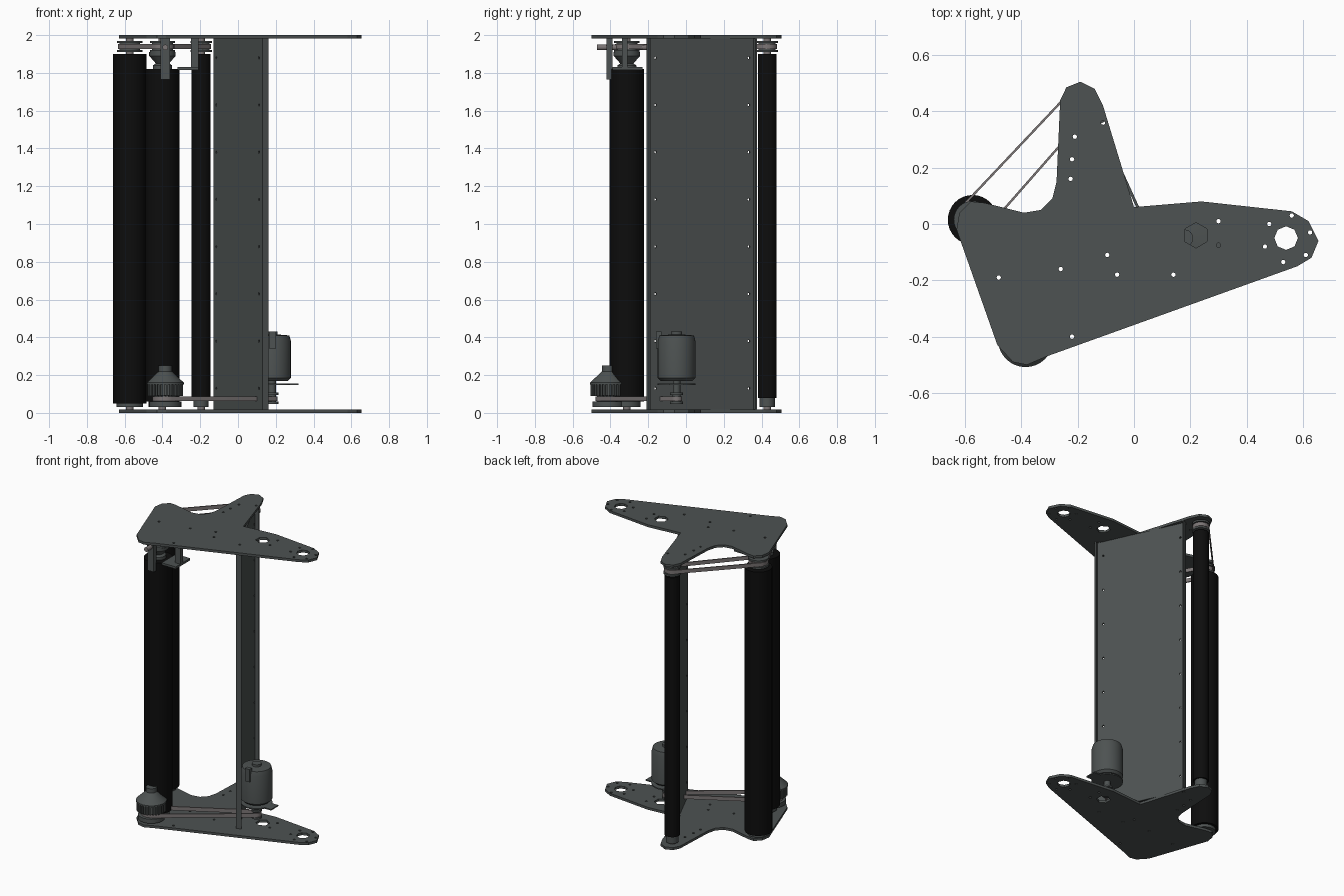
import bpy, bmesh, math
from mathutils import Vector, Matrix

cube = bpy.data.objects.get("Cube")
if cube:
    bpy.data.objects.remove(cube, do_unlink=True)


def material(name, rgb):
    m = bpy.data.materials.new(name)
    m.use_nodes = True
    m.diffuse_color = (*rgb, 1)
    m.node_tree.nodes["Principled BSDF"].inputs["Base Color"].default_value = (*rgb, 1)
    return m


GREY = material("dark_grey", (0.075, 0.085, 0.084))
BLACK = material("roller_black", (0.004, 0.004, 0.004))
BELT = material("belt_grey", (0.2, 0.18, 0.18))


def finish(name, bm, mat, smooth=False):
    bmesh.ops.recalc_face_normals(bm, faces=bm.faces)
    me = bpy.data.meshes.new(name)
    bm.to_mesh(me)
    bm.free()
    ob = bpy.data.objects.new(name, me)
    bpy.context.collection.objects.link(ob)
    me.materials.append(mat)
    if smooth:
        bpy.ops.object.select_all(action='DESELECT')
        ob.select_set(True)
        bpy.context.view_layer.objects.active = ob
        bpy.ops.object.shade_smooth_by_angle(angle=math.radians(35))
    return ob


def prism(name, outline, z0, z1, mat):
    bm = bmesh.new()
    face = bm.faces.new([bm.verts.new((x, y, z0)) for x, y in outline])
    ext = bmesh.ops.extrude_face_region(bm, geom=[face])
    bmesh.ops.translate(bm, vec=(0, 0, z1 - z0),
                        verts=[v for v in ext["geom"] if isinstance(v, bmesh.types.BMVert)])
    return finish(name, bm, mat)


def box(name, lo, hi, mat):
    return prism(name, [(lo[0], lo[1]), (hi[0], lo[1]), (hi[0], hi[1]), (lo[0], hi[1])],
                 lo[2], hi[2], mat)


def turned(name, center, profile, mat, sides=32, rot=None):
    """Closed solid turned about z from (radius, height) pairs."""
    bm = bmesh.new()
    rings = [[bm.verts.new((r * math.cos(math.tau * i / sides), r * math.sin(math.tau * i / sides), z))
              for i in range(sides)] for r, z in profile]
    for a, b in zip(rings, rings[1:]):
        for i in range(sides):
            j = (i + 1) % sides
            bm.faces.new((a[i], a[j], b[j], b[i]))
    bm.faces.new(rings[0])
    bm.faces.new(rings[-1])
    if rot:
        bm.transform(rot)
    bmesh.ops.translate(bm, verts=bm.verts, vec=(*center, 0) if len(center) == 2 else center)
    return finish(name, bm, mat, True)


def cut(target, name, cylinders, depth, matrix_of):
    """Subtract (point, radius, sides) cylinders from the target."""
    bm = bmesh.new()
    for p, r, n in cylinders:
        bmesh.ops.create_cone(bm, cap_ends=True, segments=n, radius1=r, radius2=r,
                              depth=depth, matrix=matrix_of(p))
    cutter = finish(name, bm, GREY)
    cutter.hide_render = True
    cutter.hide_set(True)
    cutter.display_type = 'WIRE'
    mod = target.modifiers.new("holes", 'BOOLEAN')
    mod.operation, mod.solver, mod.object = 'DIFFERENCE', 'EXACT', cutter
    bpy.context.view_layer.objects.active = target
    bpy.ops.object.modifier_apply(modifier=mod.name)
    bpy.data.objects.remove(cutter, do_unlink=True)


def belt(name, a, b, ra, rb, z, width=0.026, thick=0.008):
    a, b = Vector(a), Vector(b)
    ang = math.atan2((b - a).y, (b - a).x)
    bm = bmesh.new()
    loops = []
    for off in (0, thick):
        path = []
        for c, r, start in ((a, ra + off, ang + math.pi / 2), (b, rb + off, ang - math.pi / 2)):
            path += [c + r * Vector((math.cos(start + math.pi * k / 12), math.sin(start + math.pi * k / 12)))
                     for k in range(13)]
        for h in (-width / 2, width / 2):
            loops.append([bm.verts.new((p.x, p.y, z + h)) for p in path])
    n = len(loops[0])
    for p, q in ((0, 1), (1, 3), (3, 2), (2, 0)):
        for i in range(n):
            j = (i + 1) % n
            bm.faces.new((loops[p][i], loops[p][j], loops[q][j], loops[q][i]))
    return finish(name, bm, BELT, True)


# Top and bottom plates with lightening and bolt holes
outline = [(-0.63, -0.02), (-0.62, 0.04), (-0.58, 0.08), (-0.53, 0.075), (-0.39, 0.04), (-0.33, 0.05),
           (-0.29, 0.09), (-0.275, 0.15), (-0.262, 0.44), (-0.24, 0.485), (-0.19, 0.505), (-0.14, 0.48),
           (-0.11, 0.42), (0, 0.06), (0.24, 0.08), (0.56, 0.045), (0.62, 0.01), (0.655, -0.06),
           (0.63, -0.12), (0.58, -0.15), (-0.31, -0.47), (-0.38, -0.5), (-0.43, -0.49), (-0.485, -0.43)]
bolts = [(-0.11, 0.36), (-0.21, 0.31), (-0.22, 0.23), (-0.225, 0.16), (-0.48, -0.19), (-0.26, -0.16),
         (-0.095, -0.11), (-0.06, -0.18), (0.14, -0.18), (-0.22, -0.4), (0.3, 0.01), (0.3, -0.075),
         (0.48, 0), (0.465, -0.08), (0.56, 0.03), (0.625, -0.03), (0.61, -0.11), (0.53, -0.135)]
holes = [((0.54, -0.05), 0.042, 8), ((0.22, -0.04), 0.045, 6)] + [(p, 0.008, 8) for p in bolts]
for name, z in (("bottom_plate", 0.0), ("top_plate", 1.983)):
    plate = prism(name, outline, z, z + 0.017, GREY)
    cut(plate, "plate_cutter", holes, 0.1, lambda p, z=z: Matrix.Translation((p[0], p[1], z + 0.008)))

# Upright back panel with folded edges and bolt holes
start, end = Vector((-0.122, 0.355)), Vector((0.132, -0.2))
along = (end - start).normalized()
out = Vector((-along.y, along.x))


def strip(name, s, e, n0, n1, mat=GREY):
    pts = [s + out * n0, e + out * n0, e + out * n1, s + out * n1]
    return prism(name, pts, 0.017, 1.983, mat)


panel = strip("panel", start, end, -0.005, 0.005)
rows = [((*(p), 0.13 + 0.25 * k), 0.007, 8) for p in (start + along * 0.027, end - along * 0.04)
        for k in range(8)]
turn = Vector((out.x, out.y, 0)).to_track_quat('Z', 'Y').to_matrix().to_4x4()
cut(panel, "panel_cutter", rows, 0.1, lambda p: Matrix.Translation(p) @ turn)
strip("panel_back_flange", start - along * 0.008, start, -0.006, 0.03)
strip("panel_front_flange", end, end + along * 0.008, -0.006, 0.03)

# Rollers with end hubs and axles
A, B, C, D, M = (-0.573, 0.015), (-0.195, 0.43), (-0.4, -0.313), (-0.385, -0.41), (0.18, -0.05)
for name, c, r, z0, z1 in (("rear_roller", B, 0.05, 0.08, 1.9), ("side_roller", A, 0.088, 0.05, 1.9),
                           ("front_roller", C, 0.091, 0.06, 1.82)):
    turned(name, c, [(r, z0), (r, z1)], BLACK)
    turned(name + "_axle", c, [(0.02, 0.017), (0.02, 1.983)], BELT, 12)
    turned(name + "_lower_hub", c, [(r * 0.8, 0.03), (r * 0.8, z0)], GREY)


def pulley(name, c, z, r):
    turned(name, c, [(r + 0.012, z - 0.03), (r + 0.012, z - 0.018), (r, z - 0.018), (r, z + 0.018),
                     (r + 0.012, z + 0.018), (r + 0.012, z + 0.03)], GREY)


# Upper belt drive
ZT = 1.94
for name, c, r in (("rear_top_pulley", B, 0.045), ("side_top_pulley", A, 0.055), ("front_top_pulley", C, 0.055)):
    pulley(name, c, ZT, r)
belt("rear_top_belt", A, B, 0.055, 0.045, ZT)
belt("front_top_belt", A, C, 0.055, 0.055, ZT)
turned("front_top_cone", C, [(0.05, 1.82), (0.05, 1.84), (0.035, 1.85), (0.07, 1.89), (0.07, 1.91)], GREY)

# Upper tensioner brackets and cross shaft
box("front_hanger", (-0.41, -0.42, 1.765), (-0.36, -0.39, 1.983), GREY)
box("side_hanger", (-0.25, -0.34, 1.82), (-0.21, -0.31, 1.983), GREY)
box("hanger_foot", (-0.32, -0.39, 1.815), (-0.21, -0.23, 1.83), GREY)
turned("cross_shaft", (-0.385, -0.335, 1.935), [(0.015, -0.135), (0.015, 0.135)], BELT, 12,
       Matrix.Rotation(math.pi / 2, 4, 'X'))

# Lower drive pulley with toothed rim and cone
turned("drive_pulley", D, [(0.085, 0.03), (0.085, 0.06), (0.06, 0.062), (0.06, 0.09), (0.085, 0.092),
                           (0.085, 0.15), (0.098, 0.15), (0.098, 0.16), (0.04, 0.215),
                           (0.035, 0.22), (0.035, 0.25)], GREY)
bm = bmesh.new()
for k in range(30):
    spot = Matrix.Rotation(math.tau * k / 30, 4, 'Z') @ Matrix.Translation((0.088, 0, 0.12))
    bmesh.ops.create_cube(bm, size=1, matrix=Matrix.Translation((*D, 0)) @ spot @ Matrix.Diagonal((0.014, 0.01, 0.06, 1)))
finish("drive_pulley_teeth", bm, GREY)
belt("drive_belt", D, M, 0.06, 0.022, 0.075)
belt("lower_roller_belt", D, C, 0.03, 0.03, 0.04, 0.015)

# Motor with cap, mounting plate, shaft and small pulley
turned("motor", M, [(0.085, 0.17), (0.1, 0.185), (0.1, 0.38), (0.092, 0.41), (0.03, 0.415), (0.03, 0.43)], GREY)
box("motor_terminal", (0.165, -0.16, 0.34), (0.2, -0.13, 0.43), GREY)
turned("motor_mount", M, [(0.1, 0.148), (0.1, 0.156)], GREY)
box("motor_mount_tab", (0.2, -0.09, 0.148), (0.32, -0.01, 0.156), GREY)
turned("motor_shaft", M, [(0.02, 0.05), (0.02, 0.18)], GREY, 16)
pulley("motor_pulley", M, 0.078, 0.022)
